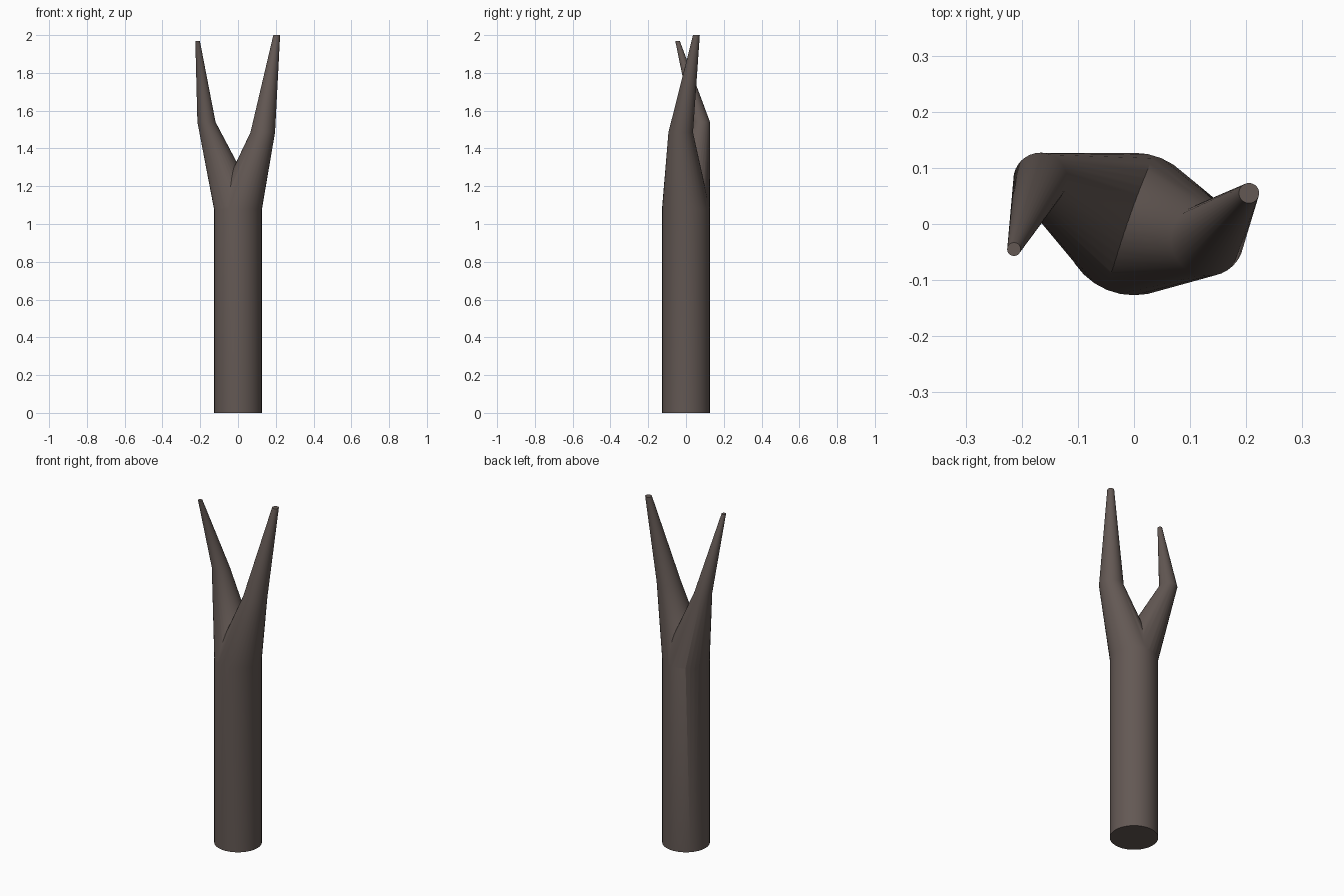
import bpy, bmesh, math

if "Cube" in bpy.data.objects:
    bpy.data.objects.remove(bpy.data.objects["Cube"])

SIDES = 32

bark = bpy.data.materials.new("dark_bark")
bark.diffuse_color = (0.125, 0.098, 0.088, 1)
bark.use_nodes = True
bark.node_tree.nodes["Principled BSDF"].inputs["Base Color"].default_value = bark.diffuse_color


def tube(name, rings):
    """Closed tube through horizontal rings given as (x, y, z, radius)."""
    bm = bmesh.new()
    loops = []
    for x, y, z, r in rings:
        loops.append([bm.verts.new((x + r * math.cos(2 * math.pi * i / SIDES),
                                    y + r * math.sin(2 * math.pi * i / SIDES), z))
                      for i in range(SIDES)])
    for a, b in zip(loops, loops[1:]):
        for i in range(SIDES):
            j = (i + 1) % SIDES
            bm.faces.new((a[i], a[j], b[j], b[i]))
    bm.faces.new(loops[0][::-1])
    bm.faces.new(loops[-1])
    bmesh.ops.recalc_face_normals(bm, faces=bm.faces)
    mesh = bpy.data.meshes.new(name)
    bm.to_mesh(mesh)
    bm.free()
    mesh.materials.append(bark)
    ob = bpy.data.objects.new(name, mesh)
    bpy.context.collection.objects.link(ob)
    return ob


# trunk running on into the thicker right branch
trunk = tube("forked_trunk", [(0, 0, 0, 0.127), (0, 0, 1.08, 0.127),
                              (0.131, -0.028, 1.485, 0.065),
                              (0.205, 0.055, 2.0, 0.018)])

# thinner left branch, rooted just inside the trunk
branch = tube("left_branch", [(0, 0, 1.075, 0.1262),
                              (-0.167, 0.079, 1.54, 0.048),
                              (-0.214, -0.045, 1.97, 0.012)])

# merge the two so the crotch is one clean skin
mod = trunk.modifiers.new("fork", 'BOOLEAN')
mod.operation = 'UNION'
mod.solver = 'EXACT'
mod.object = branch
bpy.ops.object.select_all(action='DESELECT')
bpy.context.view_layer.objects.active = trunk
trunk.select_set(True)
bpy.ops.object.modifier_apply(modifier=mod.name)
bpy.data.objects.remove(branch, do_unlink=True)
bpy.ops.object.shade_smooth_by_angle(angle=math.radians(40))
